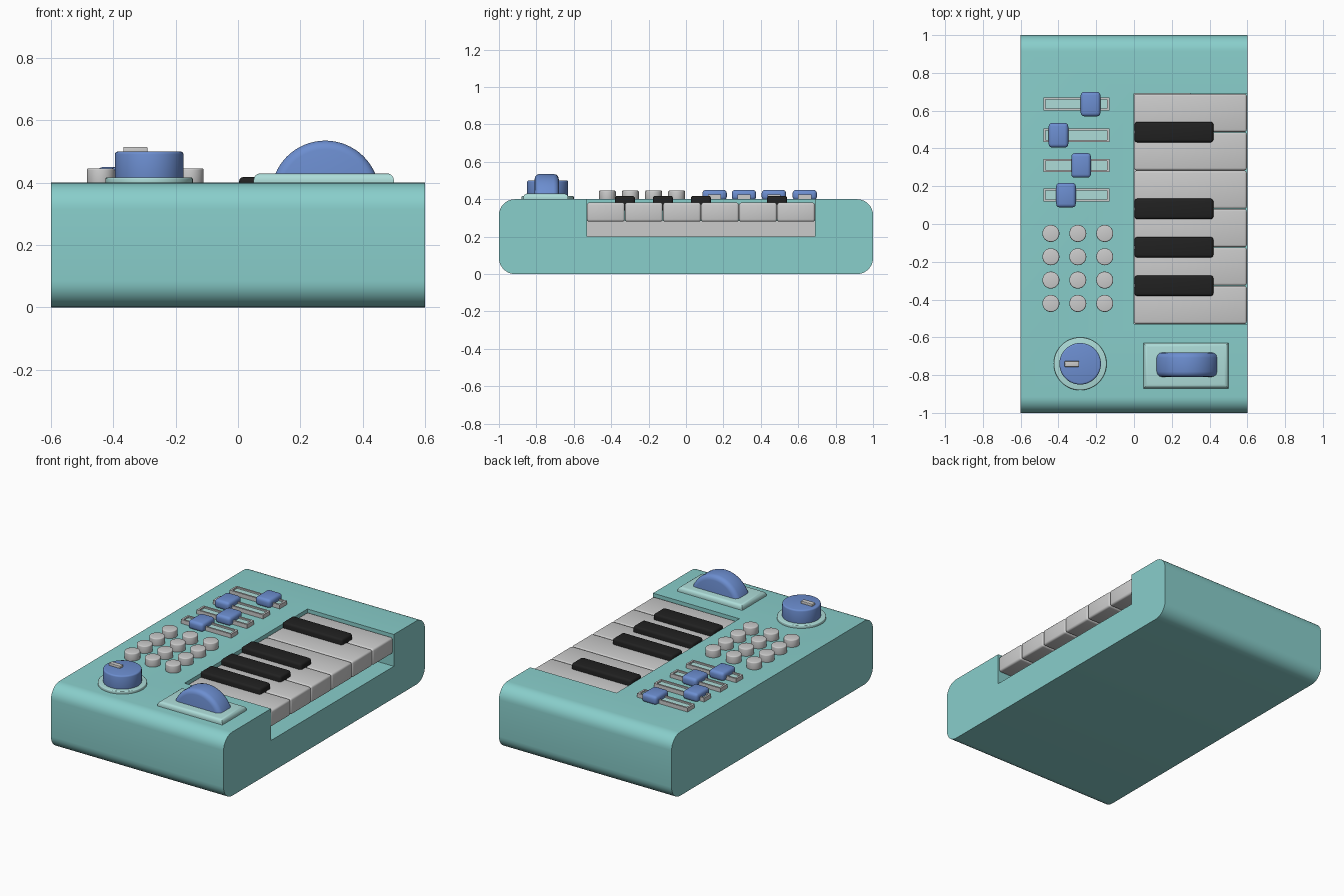
import bpy, bmesh, math
from mathutils import Matrix

if "Cube" in bpy.data.objects:
    bpy.data.objects.remove(bpy.data.objects["Cube"])


def material(name, rgb):
    m = bpy.data.materials.new(name)
    m.diffuse_color = (*rgb, 1)
    m.use_nodes = True
    m.node_tree.nodes["Principled BSDF"].inputs["Base Color"].default_value = m.diffuse_color
    return m


TEAL = material("teal", (0.25, 0.62, 0.60))
PALE = material("pale_teal", (0.42, 0.72, 0.69))
BLUE = material("blue", (0.15, 0.27, 0.63))
BLACK = material("black", (0.015, 0.015, 0.015))


def finish(bm, name, mat):
    bmesh.ops.recalc_face_normals(bm, faces=bm.faces)
    me = bpy.data.meshes.new(name)
    bm.to_mesh(me)
    bm.free()
    ob = bpy.data.objects.new(name, me)
    bpy.context.collection.objects.link(ob)
    if mat:
        me.materials.append(mat)
    smooth(ob)
    return ob


def smooth(ob):
    bpy.ops.object.select_all(action='DESELECT')
    ob.select_set(True)
    bpy.context.view_layer.objects.active = ob
    bpy.ops.object.shade_smooth_by_angle(angle=math.radians(35))


def box(name, x, y, z, mat=None, bevel=0, segments=3, pick=lambda e: True):
    """Box from (min, max) ranges, with selected edges rounded."""
    bm = bmesh.new()
    bmesh.ops.create_cube(bm, size=1)
    for v in bm.verts:
        for i, r in enumerate((x, y, z)):
            v.co[i] = r[1] if v.co[i] > 0 else r[0]
    if bevel:
        bmesh.ops.bevel(bm, geom=[e for e in bm.edges if pick(e)], offset=bevel,
                        segments=segments, profile=0.5, affect='EDGES')
    return finish(bm, name, mat)


def cylinder(name, loc, r, h, mat=None, bevel=0.006, sides=32, rot=Matrix()):
    """Centred cylinder with rounded rims."""
    bm = bmesh.new()
    bmesh.ops.create_cone(bm, cap_ends=True, segments=sides, radius1=r, radius2=r, depth=h)
    rims = [e for e in bm.edges if abs(e.verts[0].co.z - e.verts[1].co.z) < 1e-5]
    bmesh.ops.bevel(bm, geom=rims, offset=bevel, segments=3, profile=0.5, affect='EDGES')
    bmesh.ops.transform(bm, matrix=Matrix.Translation(loc) @ rot, verts=bm.verts)
    return finish(bm, name, mat)


def along_x(e):
    return abs(e.verts[0].co.x - e.verts[1].co.x) > 1e-4


def above(z):
    return lambda e: all(v.co.z > z for v in e.verts)


def cut(ob, cutter):
    cutter.hide_render = True
    m = ob.modifiers.new("cut", 'BOOLEAN')
    m.operation, m.solver, m.object = 'DIFFERENCE', 'EXACT', cutter
    bpy.context.view_layer.objects.active = ob
    bpy.ops.object.modifier_apply(modifier=m.name)
    bpy.data.objects.remove(cutter)
    smooth(ob)


# Body with rounded ends and a recess for the keyboard
Y0, Y1 = -0.53, 0.69
body = box("body", (-0.6, 0.6), (-1, 1), (0, 0.4), TEAL, 0.085, 8, along_x)
cut(body, box("recess_cutter", (0, 0.7), (Y0, Y1), (0.2, 0.5)))

# Keyboard: support, white keys, black keys
box("key_support", (0, 0.3), (Y0, Y1), (0.2, 0.285))
pitch = (Y1 - Y0) / 6
for i in range(6):
    y = Y0 + i * pitch
    box(f"white_key_{i + 1}", (0, 0.597), (y + 0.001, y + pitch - 0.001),
        (0.28, 0.382), None, 0.012)
for i in (1, 2, 3, 5):
    y = Y0 + i * pitch
    box(f"black_key_{i}", (0.003, 0.42), (y - 0.054, y + 0.054),
        (0.34, 0.418), BLACK, 0.014)

# Sliders: rimmed track, inlay and cap
for i, (x, y) in enumerate(((-0.36, 0.153), (-0.28, 0.31), (-0.40, 0.47), (-0.23, 0.635)), 1):
    rim = box(f"slider_track_{i}", (-0.48, -0.13), (y - 0.035, y + 0.035), (0.39, 0.425))
    cut(rim, box("slot_cutter", (-0.468, -0.142), (y - 0.024, y + 0.024), (0.412, 0.5)))
    box(f"slider_inlay_{i}", (-0.468, -0.142), (y - 0.024, y + 0.024), (0.395, 0.416), PALE)
    box(f"slider_cap_{i}", (x - 0.052, x + 0.052), (y - 0.065, y + 0.065),
        (0.395, 0.45), BLUE, 0.018)

# Button grid
for r in range(4):
    for c in range(3):
        cylinder(f"button_{r * 3 + c + 1}", (-0.44 + c * 0.1425, -0.05 - r * 0.1235, 0.42),
                 0.045, 0.052)

# Rotary knob with pointer
cylinder("knob_base", (-0.285, -0.74, 0.405), 0.14, 0.024, PALE, 0.005, 48)
cylinder("knob", (-0.285, -0.74, 0.45), 0.11, 0.1, BLUE, 0.009, 48)
box("knob_pointer", (-0.368, -0.29), (-0.756, -0.726), (0.49, 0.515), None, 0.004)

# Pitch wheel in a bevelled plate
box("wheel_plate", (0.05, 0.5), (-0.87, -0.63), (0.395, 0.43), PALE, 0.022, 4, above(0.42))
cylinder("wheel", (0.28, -0.745, 0.361), 0.174, 0.13, BLUE, 0.028, 64,
         Matrix.Rotation(math.pi / 2, 4, 'X'))
